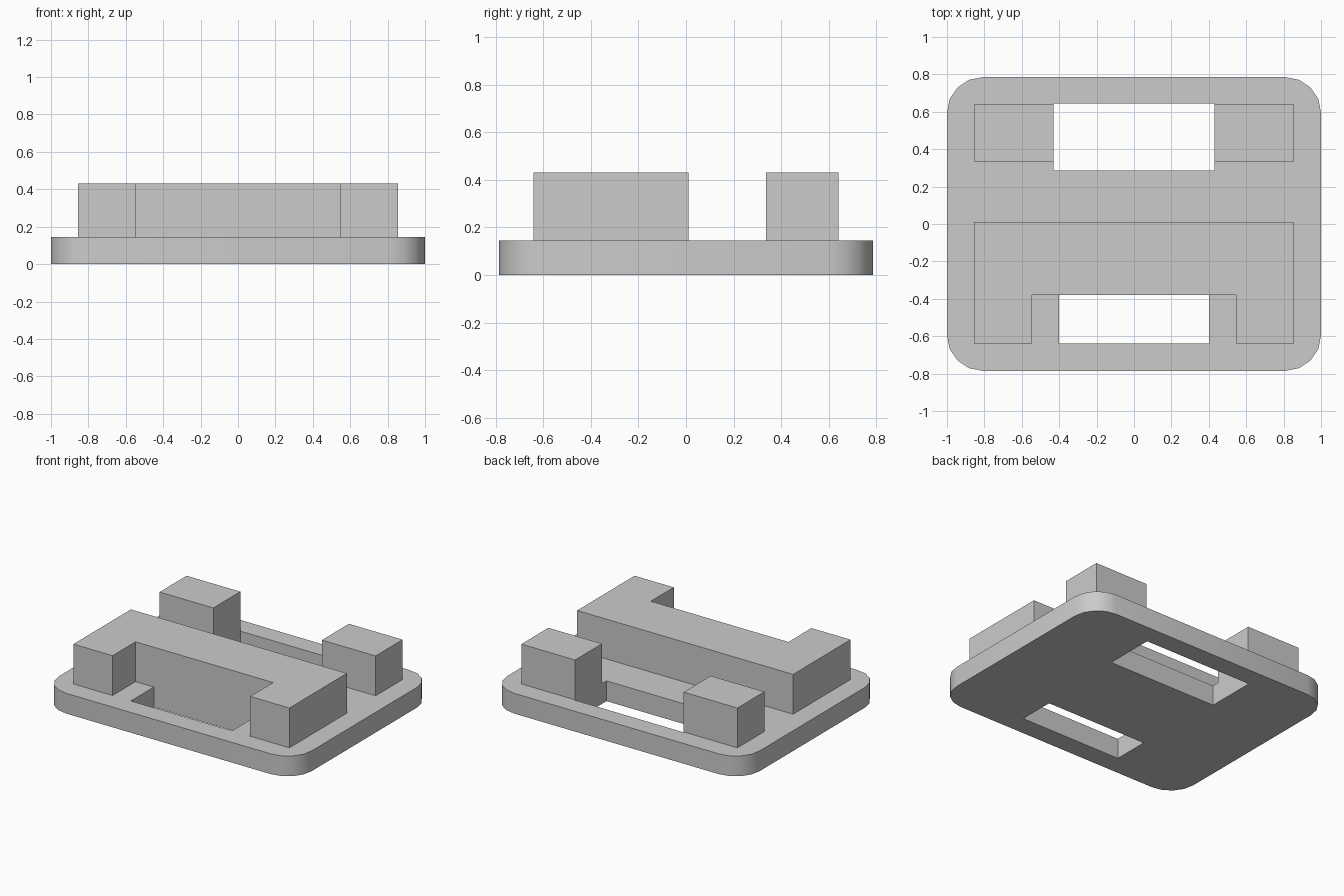
import bpy, bmesh
from math import cos, sin, pi, radians

cube = bpy.data.objects.get("Cube")
if cube:
    bpy.data.objects.remove(cube, do_unlink=True)

grey = bpy.data.materials.new("light_grey")
grey.use_nodes = True
grey.diffuse_color = (0.6, 0.6, 0.6, 1)
grey.node_tree.nodes["Principled BSDF"].inputs["Base Color"].default_value = (0.6, 0.6, 0.6, 1)

PLATE_TOP, BLOCK_TOP = 0.145, 0.43


def rect(x0, x1, y0, y1):
    return [(x0, y0), (x1, y0), (x1, y1), (x0, y1)]


def rounded_rect(hx, hy, r, steps):
    points = []
    for i, (sx, sy) in enumerate([(1, 1), (-1, 1), (-1, -1), (1, -1)]):
        for k in range(steps + 1):
            a = (i + k / steps) * pi / 2
            points.append((sx * (hx - r) + r * cos(a), sy * (hy - r) + r * sin(a)))
    return points


def extrude_profile(name, loops, z0, z1):
    """Solid from a flat outline; loops after the first are holes."""
    curve = bpy.data.curves.new(name + "_outline", "CURVE")
    curve.dimensions = "2D"
    curve.fill_mode = "BOTH"
    curve.extrude = (z1 - z0) / 2
    for loop in loops:
        spline = curve.splines.new("POLY")
        spline.points.add(len(loop) - 1)
        for p, (x, y) in zip(spline.points, loop):
            p.co = (x, y, 0, 1)
        spline.use_cyclic_u = True
    helper = bpy.data.objects.new(name + "_outline", curve)
    mesh = bpy.data.meshes.new_from_object(helper)
    bpy.data.objects.remove(helper)
    bpy.data.curves.remove(curve)
    mesh.name = name

    bm = bmesh.new()
    bm.from_mesh(mesh)
    bmesh.ops.remove_doubles(bm, verts=bm.verts, dist=0.0005)
    bmesh.ops.translate(bm, verts=bm.verts, vec=(0, 0, (z0 + z1) / 2))
    bmesh.ops.recalc_face_normals(bm, faces=bm.faces)
    bm.to_mesh(mesh)
    bm.free()
    mesh.materials.clear()
    mesh.materials.append(grey)
    obj = bpy.data.objects.new(name, mesh)
    bpy.context.collection.objects.link(obj)
    bpy.ops.object.select_all(action="DESELECT")
    obj.select_set(True)
    bpy.context.view_layer.objects.active = obj
    bpy.ops.object.shade_smooth_by_angle(angle=radians(30))
    return obj


# Base plate with two rectangular slots
extrude_profile("base_plate", [
    rounded_rect(1, 0.785, 0.19, 4),
    rect(-0.43, 0.43, 0.285, 0.645),
    rect(-0.40, 0.40, -0.64, -0.38),
], 0, PLATE_TOP)

# Front block, notched around the front slot
extrude_profile("front_block", [[
    (-0.855, -0.64), (-0.545, -0.64), (-0.545, -0.38), (0.545, -0.38),
    (0.545, -0.64), (0.855, -0.64), (0.855, 0.01), (-0.855, 0.01),
]], PLATE_TOP, BLOCK_TOP)

# Two back blocks beside the back slot
for side, s in (("left", 1), ("right", -1)):
    x0, x1 = sorted((s * 0.43, s * 0.855))
    extrude_profile("back_block_" + side, [rect(x0, x1, 0.335, 0.64)], PLATE_TOP, BLOCK_TOP)
